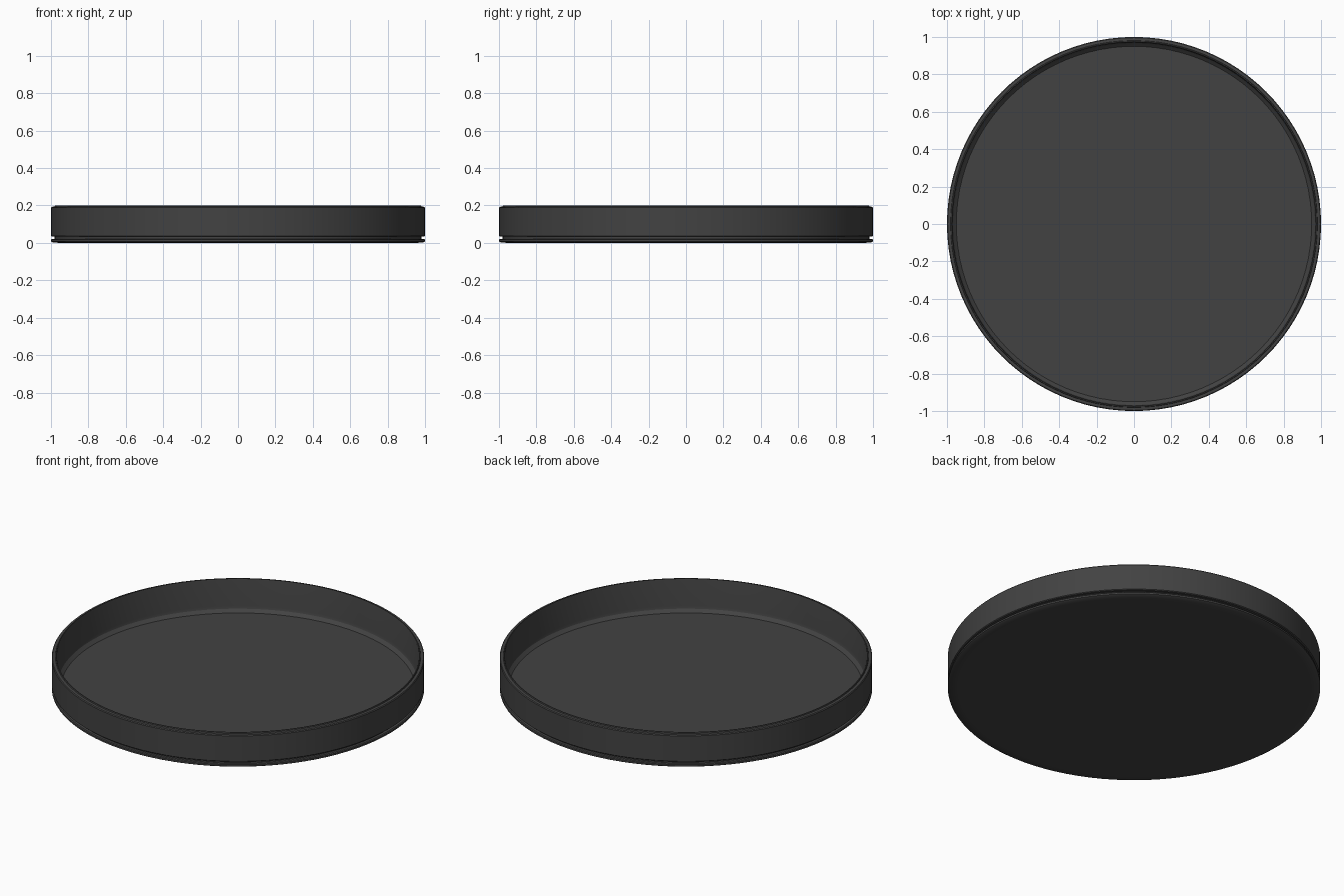
import bpy, bmesh, math

if "Cube" in bpy.data.objects:
    bpy.data.objects.remove(bpy.data.objects["Cube"])

SEGMENTS = 96

mat = bpy.data.materials.new("charcoal")
mat.diffuse_color = (0.055, 0.055, 0.055, 1)
mat.use_nodes = True
mat.node_tree.nodes["Principled BSDF"].inputs["Base Color"].default_value = mat.diffuse_color


def lathe(name, profile):
    """Spin an (r, z) profile around the z axis."""
    bm = bmesh.new()
    verts = [bm.verts.new((r, 0, z)) for r, z in profile]
    edges = [bm.edges.new(pair) for pair in zip(verts, verts[1:])]
    bmesh.ops.spin(bm, geom=verts + edges, cent=(0, 0, 0), axis=(0, 0, 1),
                   angle=math.tau, steps=SEGMENTS, use_duplicate=False)
    bmesh.ops.remove_doubles(bm, verts=bm.verts, dist=0.0002)
    bmesh.ops.recalc_face_normals(bm, faces=bm.faces)
    mesh = bpy.data.meshes.new(name)
    bm.to_mesh(mesh)
    bm.free()
    obj = bpy.data.objects.new(name, mesh)
    bpy.context.collection.objects.link(obj)
    mesh.materials.append(mat)
    bpy.context.view_layer.objects.active = obj
    obj.select_set(True)
    bpy.ops.object.shade_smooth_by_angle(angle=math.radians(30))
    obj.select_set(False)
    return obj


# Shallow round tray: underside, foot ring, groove, wall, stepped lip, floor
lathe("round_tray", [
    (0, 0), (0.95, 0), (0.99, 0.002), (1.0, 0.008), (1.0, 0.018),
    (0.995, 0.022), (0.98, 0.022), (0.98, 0.034), (0.995, 0.034),
    (1.0, 0.038), (1.0, 0.188), (0.996, 0.193), (0.981, 0.194),
    (0.979, 0.2), (0.974, 0.2), (0.972, 0.194),
    (0.972, 0.04), (0.968, 0.025), (0.955, 0.012), (0.95, 0.008), (0, 0.008),
])
